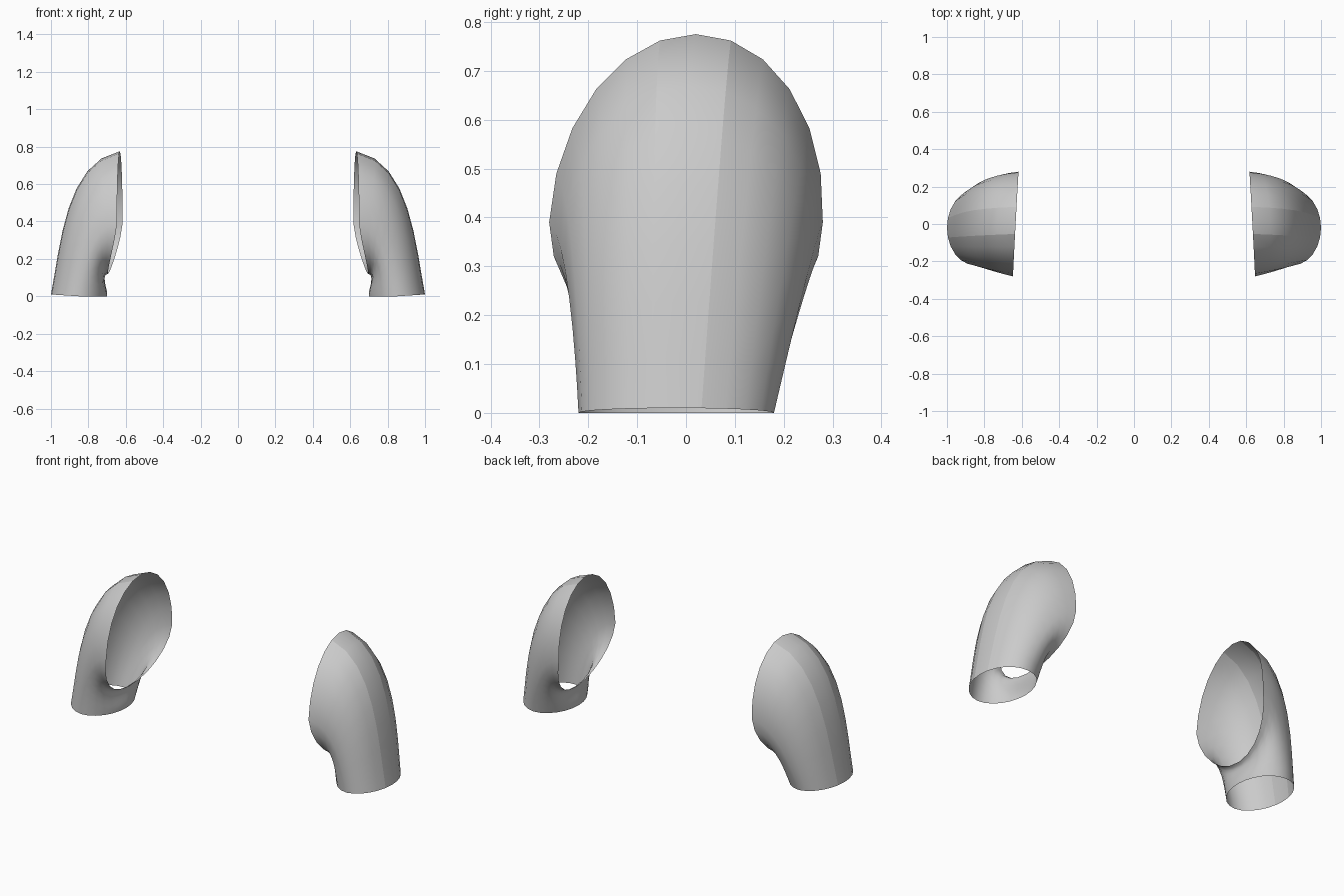
import bpy, bmesh
from math import sin, cos, radians, pi
from mathutils import Vector

if "Cube" in bpy.data.objects:
    bpy.data.objects.remove(bpy.data.objects["Cube"])

COLS, ROWS = 24, 9


def cuff_point(a):
    # lower opening: an ellipse, slightly raised on the outside
    return Vector((0.85 + 0.15 * cos(a), -0.02 + 0.20 * sin(a), 0.01 * max(0, cos(a))))


def armhole_point(a):
    # upper opening: a tall egg, curving outward towards the underarm
    s, c = sin(a), cos(a)
    up, down = max(0, c), max(0, -c)
    x = 0.632 - 0.015 * s + 0.063 * down ** 1.3
    return Vector((x, 0.28 * s + 0.02 * up, 0.39 + 0.385 * up - 0.27 * down))


def column(a):
    # one lengthwise curve from cuff to armhole
    c, h = cuff_point(a), armhole_point(a)
    dz = h.z - c.z
    back = sin(a) > 0
    k1, k2 = (0.3, 0.85) if back else (0.1, 0.4)
    dy = h.y - c.y
    p1 = Vector((c.x - 0.065 * dz, c.y + k1 * dy, c.z + 0.33 * dz))
    p2 = Vector((h.x + 0.38 * dz, c.y + k2 * dy, h.z - 0.07 * dz))
    pts = []
    for i in range(ROWS):
        t = i / (ROWS - 1)
        u = 1 - t
        pts.append(c * u**3 + p1 * 3 * u * u * t + p2 * 3 * u * t * t + h * t**3)
    return pts


def sleeve(name, side):
    bm = bmesh.new()
    grid = []
    for i in range(COLS):
        pts = column(2 * pi * i / COLS)
        grid.append([bm.verts.new((p.x * side, p.y, p.z)) for p in pts])
    for i in range(COLS):
        a, b = grid[i], grid[(i + 1) % COLS]
        for j in range(ROWS - 1):
            f = [a[j], b[j], b[j + 1], a[j + 1]]
            bm.faces.new(f if side > 0 else f[::-1])
    # panel seams either side of the shoulder ridge
    for i in (1, COLS - 1):
        for j in range(ROWS - 1):
            bm.edges.get((grid[i][j], grid[i][j + 1])).smooth = False
    for f in bm.faces:
        f.smooth = True
    me = bpy.data.meshes.new(name)
    bm.to_mesh(me)
    bm.free()
    ob = bpy.data.objects.new(name, me)
    bpy.context.collection.objects.link(ob)


sleeve("right_sleeve", 1)
sleeve("left_sleeve", -1)
